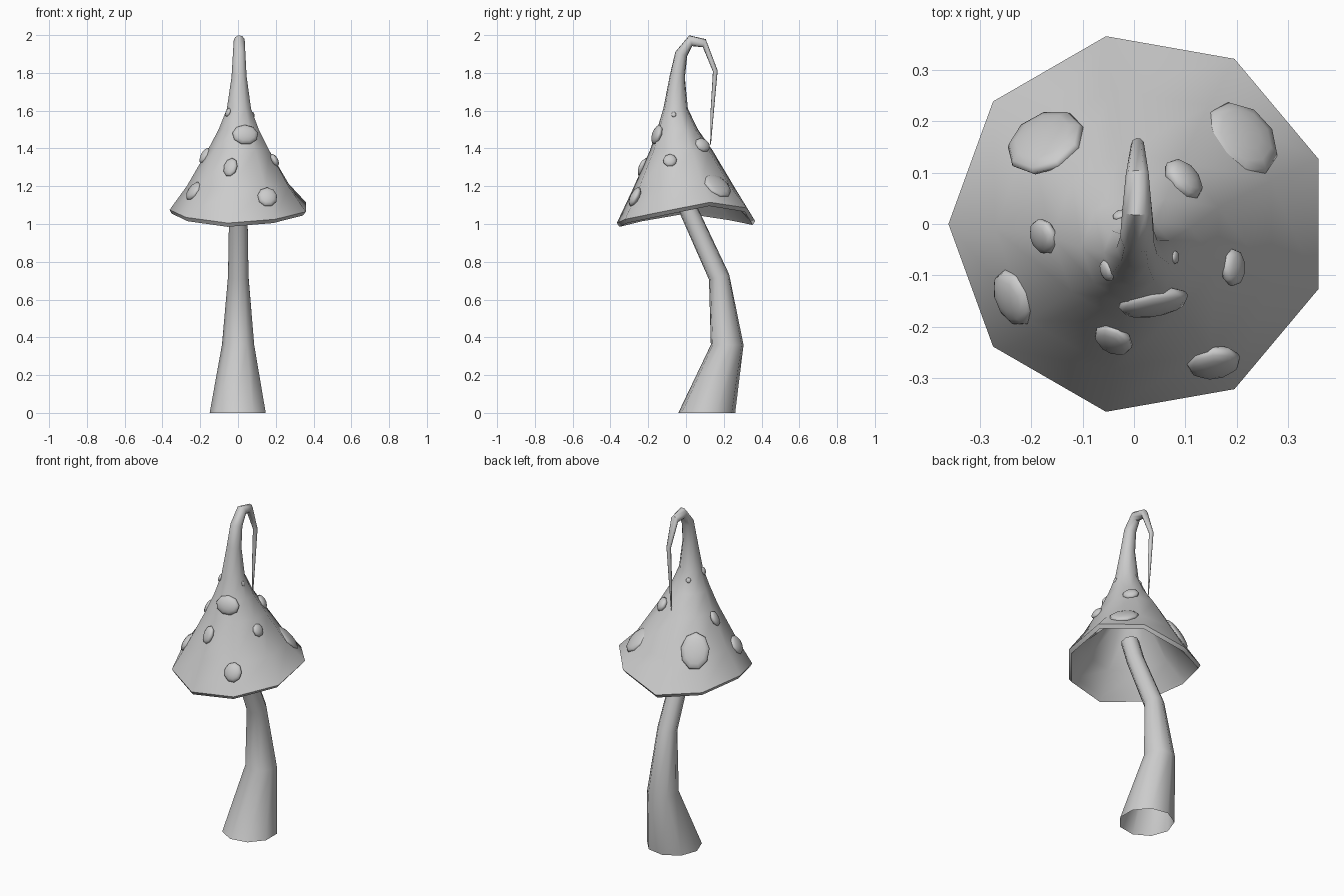
import bpy, bmesh
from math import sin, cos, pi, radians
from mathutils import Vector, Matrix

if "Cube" in bpy.data.objects:
    bpy.data.objects.remove(bpy.data.objects["Cube"])

N = 9  # sides of every ring


def ring(y, z, r, tilt=0, x=0.007, wave=None, k=1.0):
    """Nine points around a centre, tilted in the y-z plane; wave lifts each point."""
    t = radians(tilt)
    pts = []
    for i in range(N):
        a = pi + 2 * pi * i / N
        p = Vector((x + r * cos(a), y + r * sin(a) * cos(t), z + r * sin(a) * sin(t)))
        if wave:
            p.z += wave[i] * k
        pts.append(p)
    return pts


def loft(name, rings, cap_start=False, cap_end=False, sharp=50):
    bm = bmesh.new()
    loops = [[bm.verts.new(p) for p in r] for r in rings]
    for a, b in zip(loops, loops[1:]):
        for i in range(N):
            j = (i + 1) % N
            bm.faces.new((a[i], a[j], b[j], b[i]))
    if cap_start:
        bm.faces.new(loops[0][::-1])
    if cap_end:
        bm.faces.new(loops[-1])
    return finish(name, bm, sharp)


def finish(name, bm, sharp):
    me = bpy.data.meshes.new(name)
    bm.to_mesh(me)
    bm.free()
    ob = bpy.data.objects.new(name, me)
    bpy.context.collection.objects.link(ob)
    bpy.ops.object.select_all(action='DESELECT')
    ob.select_set(True)
    bpy.context.view_layer.objects.active = ob
    bpy.ops.object.shade_smooth_by_angle(angle=radians(sharp))
    return ob


# Bent stalk, open at the bottom
loft("stalk", [ring(0.11, 0, 0.153, x=0.003), ring(0.218, 0.36, 0.088, x=0.003),
               ring(0.175, 0.72, 0.056, 15, x=0.003), ring(0.015, 1.07, 0.05, 22, x=0.003),
               ring(-0.03, 1.2, 0.05, 15, x=0.003)], cap_end=True)

# Wavy-rimmed cap: inside, lip, outer cone, then the curling tip
wave = [0.07, 0.03, 0.0, 0.02, 0.06, 0.11, 0.08, 0.01, 0.035]
cap = loft("cap", [
    ring(-0.03, 1.40, 0.10),
    ring(-0.01, 1.14, 0.25, wave=wave, k=0.3),
    ring(0, 1.01, 0.340, wave=wave),
    ring(0, 0.985, 0.358, wave=wave),
    ring(0, 1.005, 0.372, x=0.01, wave=wave),
    ring(-0.01, 1.18, 0.278, wave=wave, k=0.3),
    ring(-0.025, 1.39, 0.168),
    ring(-0.045, 1.5, 0.110),
    ring(-0.055, 1.61, 0.066),
    ring(-0.046, 1.78, 0.041, -8),
    ring(-0.025, 1.90, 0.034, -20),
    ring(0.025, 1.970, 0.030, -75),
    ring(0.097, 1.957, 0.023, -110),
    ring(0.155, 1.81, 0.013, -170),
    ring(0.139, 1.60, 0.009, -184),
    ring(0.130, 1.42, 0.002, -184)], cap_start=True, cap_end=True)

# Raised spots lying on the cap: x, y, z, half width, half height
spots = [
    (-0.170, 0.155, 1.23, 0.080, 0.105), (0.215, 0.170, 1.21, 0.082, 0.085),
    (0.100, 0.090, 1.42, 0.046, 0.042), (-0.173, -0.023, 1.36, 0.036, 0.045),
    (-0.237, -0.145, 1.175, 0.058, 0.056), (-0.040, -0.225, 1.30, 0.040, 0.053),
    (0.155, -0.265, 1.14, 0.053, 0.056), (0.037, -0.145, 1.47, 0.070, 0.055),
    (0.200, -0.085, 1.34, 0.037, 0.037), (-0.050, -0.090, 1.59, 0.022, 0.024),
    (0.080, -0.065, 1.58, 0.013, 0.015), (-0.030, 0.020, 1.57, 0.014, 0.015)]
for n, (x, y, z, w, h) in enumerate(spots, 1):
    hit, loc, nor, face = cap.closest_point_on_mesh(Vector((x, y, z)))
    m = (Matrix.Translation(loc) @ nor.to_track_quat('Z', 'Y').to_matrix().to_4x4()
         @ Matrix.Diagonal((w, h, min(0.024, w * 0.5), 1)))
    bm = bmesh.new()
    bmesh.ops.create_uvsphere(bm, u_segments=9, v_segments=8, radius=1, matrix=m)
    finish("spot_%d" % n, bm, 80)
